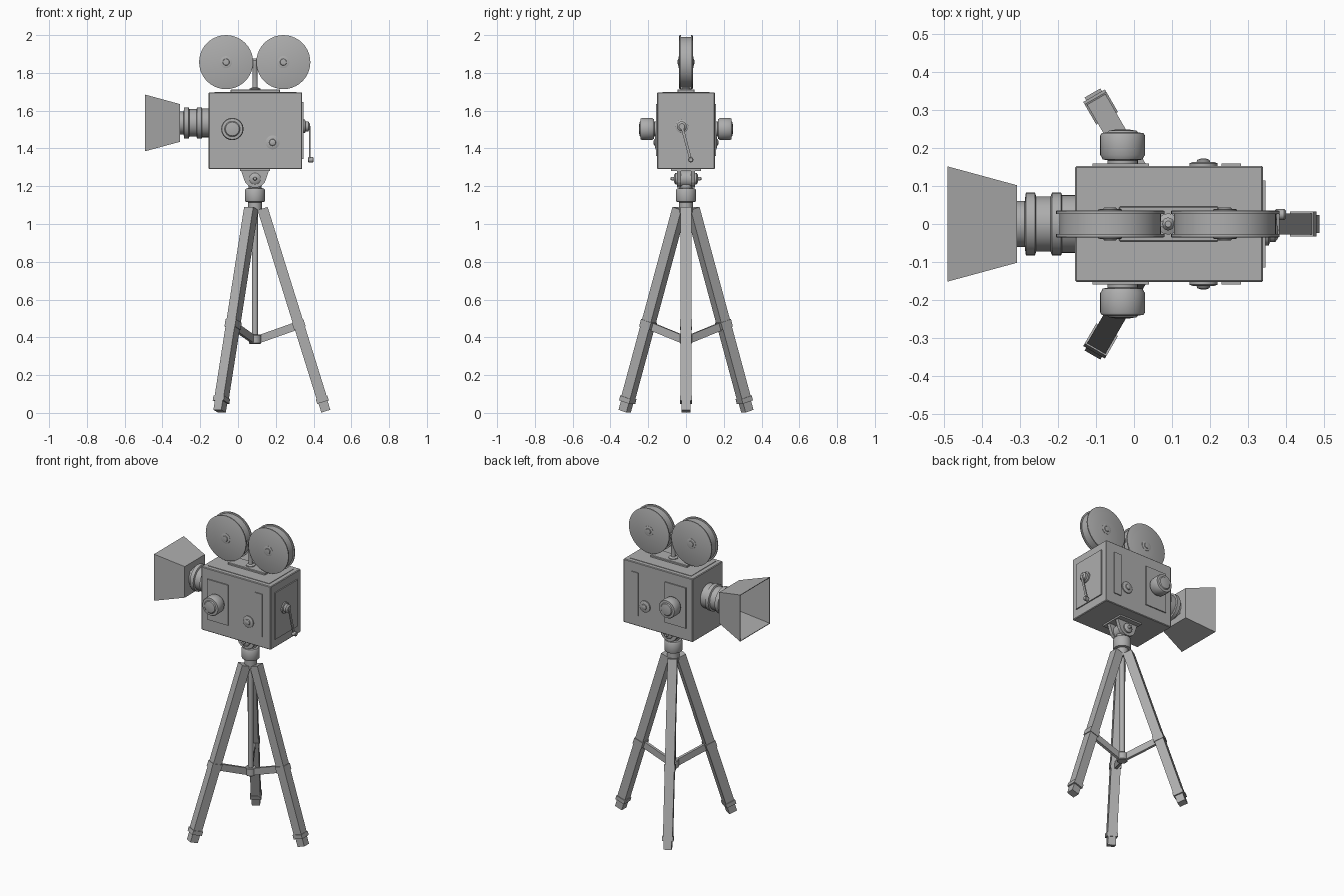
import bpy, bmesh, math
from mathutils import Vector, Matrix

cube = bpy.data.objects.get("Cube")
if cube:
    bpy.data.objects.remove(cube)

GREY = (0.42, 0.42, 0.42, 1)
grey = bpy.data.materials.new("grey")
grey.use_nodes = True
grey.diffuse_color = GREY
grey.node_tree.nodes["Principled BSDF"].inputs["Base Color"].default_value = GREY

CX = 0.09   # tripod and body centre line


def finish(name, bm, smooth=False):
    bmesh.ops.recalc_face_normals(bm, faces=bm.faces)
    mesh = bpy.data.meshes.new(name)
    bm.to_mesh(mesh)
    bm.free()
    mesh.materials.append(grey)
    ob = bpy.data.objects.new(name, mesh)
    bpy.context.collection.objects.link(ob)
    if smooth:
        bpy.ops.object.select_all(action='DESELECT')
        ob.select_set(True)
        bpy.context.view_layer.objects.active = ob
        bpy.ops.object.shade_smooth_by_angle(angle=math.radians(35))
    return ob


def box(name, lo, hi, bevel=0.0):
    lo, hi = Vector(lo), Vector(hi)
    bm = bmesh.new()
    bmesh.ops.create_cube(bm, size=1, matrix=Matrix.Translation((lo + hi) / 2)
                          @ Matrix.Diagonal((hi - lo).to_4d()))
    if bevel:
        bmesh.ops.bevel(bm, geom=bm.edges[:], offset=bevel, segments=1, affect='EDGES')
    return finish(name, bm)


def beam(name, a, b, width, depth, side):
    """Square bar from a to b; width lies along the side vector."""
    a, b, side = Vector(a), Vector(b), Vector(side).normalized()
    d = (b - a).normalized()
    up = d.cross(side).normalized()
    rot = Matrix((side, up, d)).transposed().to_4x4()
    bm = bmesh.new()
    bmesh.ops.create_cube(bm, size=1, matrix=Matrix.Translation((a + b) / 2) @ rot
                          @ Matrix.Diagonal((width, depth, (b - a).length, 1)))
    return finish(name, bm)


def lathe(name, origin, axis, profile, sides=32):
    """Turned solid: profile is (radius, distance along axis) pairs."""
    rot = Vector((0, 0, 1)).rotation_difference(Vector(axis)).to_matrix()
    bm = bmesh.new()
    rings = []
    for r, h in profile:
        rings.append([bm.verts.new(Vector(origin) + rot @ Vector(
            (r * math.cos(math.tau * i / sides), r * math.sin(math.tau * i / sides), h)))
            for i in range(sides)])
    for p, q in zip(rings, rings[1:]):
        for i in range(sides):
            j = (i + 1) % sides
            bm.faces.new((p[i], p[j], q[j], q[i]))
    bm.faces.new(rings[0])
    bm.faces.new(rings[-1])
    return finish(name, bm, True)


# Camera body with top panel, crank panel and underside plate
box("body", (-0.155, -0.153, 1.29), (0.34, 0.153, 1.697), 0.004)
box("top_panel", (-0.125, -0.125, 1.69), (0.31, 0.125, 1.7))
box("crank_panel", (0.335, -0.115, 1.345), (0.347, 0.115, 1.645))
box("mount_plate", (0.01, -0.08, 1.28), (0.17, 0.08, 1.295))

# Knobs, plates and strips on both long sides
for side, s in (("front", -1), ("back", 1)):
    def plate(name, x0, x1, z0, z1, out):
        box(side + name, (x0, min(s * 0.14, s * out), z0), (x1, max(s * 0.14, s * out), z1))
    plate("_knob_plate", -0.11, 0.04, 1.37, 1.63, 0.16)
    plate("_door_strip", 0.23, 0.282, 1.36, 1.635, 0.159)
    lathe(side + "_large_knob", (-0.03, s * 0.15, 1.503), (0, s, 0),
          [(0.04, 0), (0.04, 0.018), (0.052, 0.02), (0.059, 0.032), (0.059, 0.083),
           (0.055, 0.09), (0.041, 0.091), (0.036, 0.096), (0.018, 0.099)])
    lathe(side + "_small_knob", (0.183, s * 0.15, 1.432), (0, s, 0),
          [(0.037, 0), (0.037, 0.01), (0.028, 0.013), (0.018, 0.014),
           (0.016, 0.019), (0.008, 0.022)], 24)

# Lens barrel
LZ = 1.535
lathe("lens_barrel", (-0.15, 0, LZ), (-1, 0, 0),
      [(0.076, 0), (0.076, 0.04), (0.083, 0.042), (0.083, 0.066), (0.073, 0.07),
       (0.073, 0.108), (0.083, 0.111), (0.083, 0.135), (0.061, 0.138),
       (0.061, 0.165), (0.052, 0.166), (0.045, 0.16)])

# Flared rectangular hood, open at the wide end
bm = bmesh.new()
loops = []
for x, hy, hz in ((-0.308, 0.05, 0.05), (-0.308, 0.102, 0.1), (-0.492, 0.152, 0.15),
                  (-0.492, 0.148, 0.146), (-0.312, 0.098, 0.096), (-0.312, 0.05, 0.05)):
    loops.append([bm.verts.new((x, a * hy, LZ + b * hz))
                  for a, b in ((-1, -1), (1, -1), (1, 1), (-1, 1))])
for p, q in zip(loops, loops[1:] + loops[:1]):
    for i in range(4):
        j = (i + 1) % 4
        bm.faces.new((p[i], p[j], q[j], q[i]))
finish("lens_hood", bm)

# Film reels: two flanges around a slightly smaller drum, with hubs
for name, x in (("front_reel", -0.063), ("rear_reel", 0.24)):
    lathe(name, (x, -0.036, 1.857), (0, 1, 0),
          [(0.138, 0), (0.143, 0.002), (0.143, 0.009), (0.134, 0.0095), (0.134, 0.0625),
           (0.143, 0.063), (0.143, 0.07), (0.138, 0.072)], 40)
    for s in (-1, 1):
        lathe(name + "_hub", (x, s * 0.03, 1.857), (0, s, 0),
              [(0.032, 0), (0.032, 0.008), (0.024, 0.01), (0.018, 0.01),
               (0.016, 0.013), (0.007, 0.014)], 20)

# Reel stand
box("reel_base", (-0.04, -0.046, 1.695), (0.223, 0.046, 1.712), 0.003)
lathe("reel_post", (CX, 0, 1.705), (0, 0, 1),
      [(0.028, 0), (0.028, 0.012), (0.014, 0.018), (0.012, 0.125), (0.017, 0.135),
       (0.017, 0.16), (0.008, 0.172)], 16)
box("reel_arm", (-0.06, -0.008, 1.845), (0.24, 0.008, 1.868))

# Crank
lathe("crank_boss", (0.34, -0.022, 1.517), (1, 0, 0),
      [(0.035, 0), (0.035, 0.015), (0.026, 0.018), (0.026, 0.032), (0.015, 0.04)], 24)
beam("crank_arm", (0.379, -0.022, 1.517), (0.379, 0.025, 1.34), 0.008, 0.014, (1, 0, 0))
lathe("crank_handle", (0.37, 0.025, 1.34), (1, 0, 0),
      [(0.01, 0), (0.014, 0.004), (0.014, 0.026), (0.01, 0.03)], 16)

# Tilt head: rounded lugs, cross pin and neck
for s in (-1, 1):
    bm = bmesh.new()
    outline = [(-0.075, 1.288), (0.075, 1.288)]
    for i in range(9):
        a = math.radians(-10 - 20 * i)
        outline.append((0.06 * math.cos(a), 1.25 + 0.058 * math.sin(a)))
    face = bm.faces.new([bm.verts.new((CX + x, s * 0.026, z)) for x, z in outline])
    ext = bmesh.ops.extrude_face_region(bm, geom=[face])
    bmesh.ops.translate(bm, vec=(0, s * 0.022, 0),
                        verts=[v for v in ext["geom"] if isinstance(v, bmesh.types.BMVert)])
    finish("tilt_lug", bm)
    lathe("tilt_knob", (CX, s * 0.04, 1.24), (0, s, 0),
          [(0.03, 0), (0.03, 0.016), (0.022, 0.022), (0.01, 0.024),
           (0.008, 0.04), (0.004, 0.042)], 20)
lathe("tilt_neck", (CX, -0.03, 1.24), (0, 1, 0), [(0.045, 0), (0.045, 0.06)], 24)
lathe("tripod_head", (CX, 0, 1.06), (0, 0, 1),
      [(0.036, 0), (0.036, 0.055), (0.05, 0.058), (0.053, 0.064), (0.053, 0.12),
       (0.048, 0.128), (0.035, 0.13), (0.035, 0.15)])

# Centre column and spreader hub
lathe("centre_column", (CX, 0, 0.38), (0, 0, 1), [(0.016, 0), (0.016, 0.69)], 16)
lathe("spreader_hub", (CX, 0, 0.365), (0, 0, 1),
      [(0.028, 0), (0.032, 0.004), (0.032, 0.046), (0.028, 0.05)], 20)

# Three legs with collars, feet and spreader arms
for k in range(3):
    ang = math.tau * k / 3
    out = Vector((math.cos(ang), math.sin(ang), 0))
    side = Vector((-out.y, out.x, 0))
    top = Vector((CX, 0, 1.082)) + out * 0.04
    foot = Vector((CX, 0, 0.009)) + out * 0.375

    def along(t):
        return top.lerp(foot, t)
    beam("leg", top, along(0.95), 0.056, 0.056, side)
    beam("foot", along(0.93), foot, 0.048, 0.05, side)
    beam("foot_collar", along(0.932), along(0.955), 0.066, 0.064, side)
    beam("spreader_collar", along(0.555), along(0.59), 0.064, 0.064, side)
    beam("spreader_arm", Vector((CX, 0, 0.388)) + out * 0.015, along(0.575), 0.018, 0.042, side)
